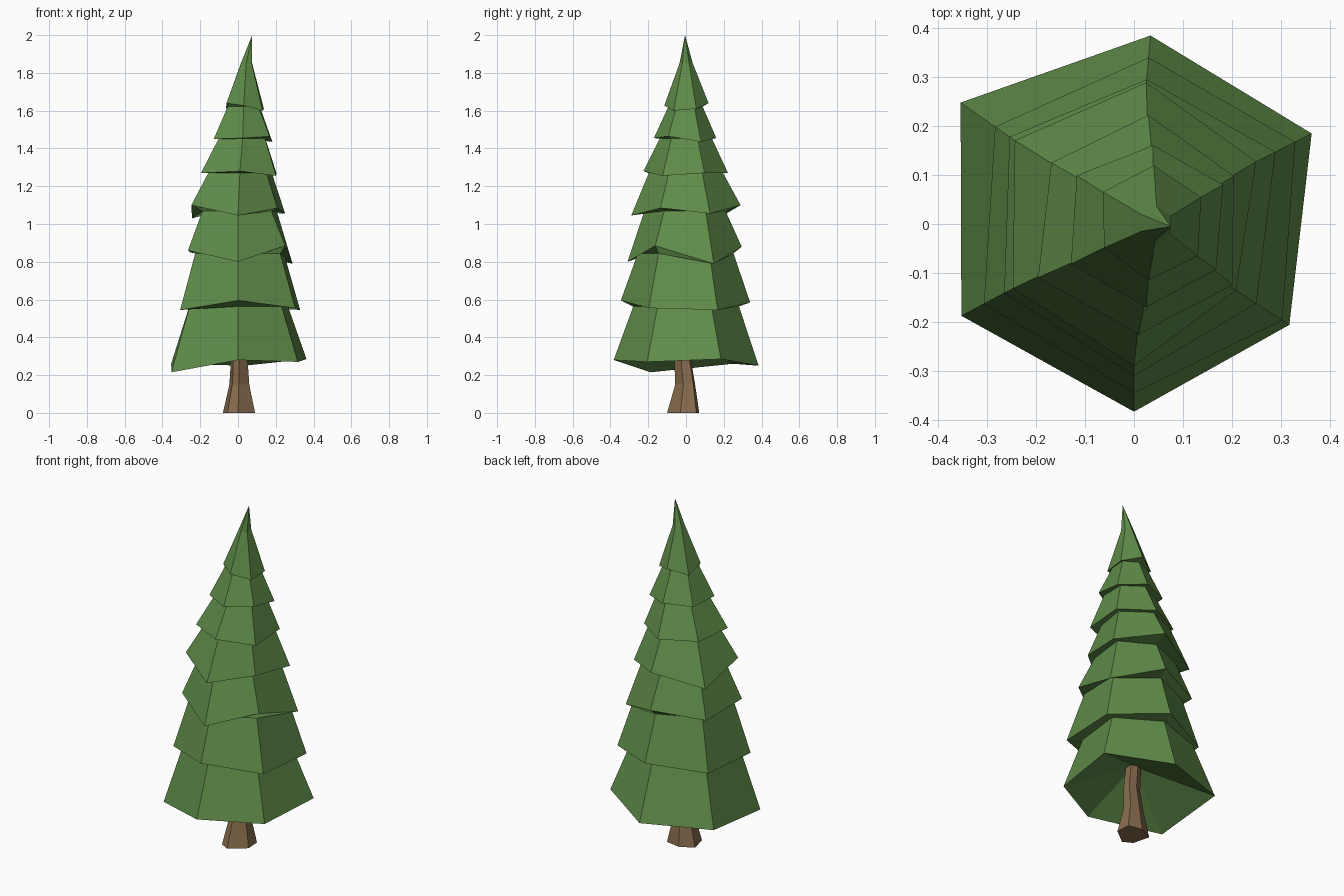
import bpy, bmesh, math

if "Cube" in bpy.data.objects:
    bpy.data.objects.remove(bpy.data.objects["Cube"])


def material(name, rgb):
    m = bpy.data.materials.new(name)
    m.diffuse_color = (*rgb, 1)
    m.use_nodes = True
    m.node_tree.nodes["Principled BSDF"].inputs["Base Color"].default_value = m.diffuse_color
    return m


def skin_rings(name, rings, start, end, mat):
    """Flat-faced solid through a stack of six-sided rings, closed to two centre points."""
    bm = bmesh.new()
    loops = [[bm.verts.new(p) for p in r] for r in rings]
    for a, b in zip(loops, loops[1:]):
        for i in range(6):
            j = (i + 1) % 6
            bm.faces.new((a[i], a[j], b[j], b[i]))
    for loop, point in ((loops[0], start), (loops[-1], end)):
        c = bm.verts.new(point)
        for i in range(6):
            bm.faces.new((loop[i], loop[(i + 1) % 6], c))
    bmesh.ops.recalc_face_normals(bm, faces=bm.faces)
    me = bpy.data.meshes.new(name)
    bm.to_mesh(me)
    bm.free()
    me.materials.append(mat)
    ob = bpy.data.objects.new(name, me)
    bpy.context.collection.objects.link(ob)
    return ob


ANGLES = [math.radians(a) for a in (85, 27, -33, -90, -152, 145)]


def ring(cx, radii, heights, cy=0.0):
    return [(cx + r * math.cos(a), cy + r * math.sin(a), z)
            for a, r, z in zip(ANGLES, radii, heights)]


# Tiers of branches: centre x, shrink towards the top, corner radii, corner heights
TIERS = [
    (0.0, .73, (.386, .407, .378, .383, .399, .432), (.25, .285, .27, .28, .215, .26)),
    (0.0, .74, (.341, .369, .361, .345, .347, .346), (.585, .545, .555, .595, .545, .555)),
    (0.0, .71, (.296, .324, .298, .310, .300, .310), (.88, .79, .885, .80, .86, .85)),
    (0.0, .68, (.290, .280, .248, .290, .280, .297), (1.10, 1.055, 1.085, 1.045, 1.10, 1.03)),
    (.01, .62, (.223, .217, .228, .225, .233, .218), (1.27, 1.27, 1.255, 1.28, 1.27, 1.27)),
    (.025, .55, (.161, .176, .170, .170, .174, .173), (1.455, 1.435, 1.465, 1.455, 1.45, 1.45)),
    (.03, .30, (.120, .120, .120, .115, .103, .114), (1.64, 1.61, 1.60, 1.627, 1.64, 1.61)),
]

rings = []
for k, (cx, shrink, radii, heights) in enumerate(TIERS):
    rings.append(ring(cx, radii, heights))
    if k + 1 < len(TIERS):
        top_x, top_z = TIERS[k + 1][0], sum(TIERS[k + 1][3]) / 6
    else:
        top_x, top_z = 0.043, 1.85
    rings.append(ring(top_x, [r * shrink for r in radii], [top_z] * 6))

green = material("needle green", (.115, .265, .067))
brown = material("bark brown", (.25, .152, .076))

# Foliage with a hollow underside and a leaning tip
skin_rings("foliage", rings, (0, 0, .42), (.075, -.005, 2.0), green)

# Trunk flaring out at the foot
foot = [(0, .07), (.085, .055), (.09, -.03), (0, -.1), (-.055, -.07), (-.08, .03)]
trunk = [[(x * s + dx, y * s + dy, z) for x, y in foot]
         for s, dx, dy, z in ((1, 0, 0, 0), (.62, .004, .005, .15), (.52, .004, -.01, .28), (.48, 0, 0, .42))]
skin_rings("trunk", trunk, (0, -.01, 0), (0, 0, .45), brown)
